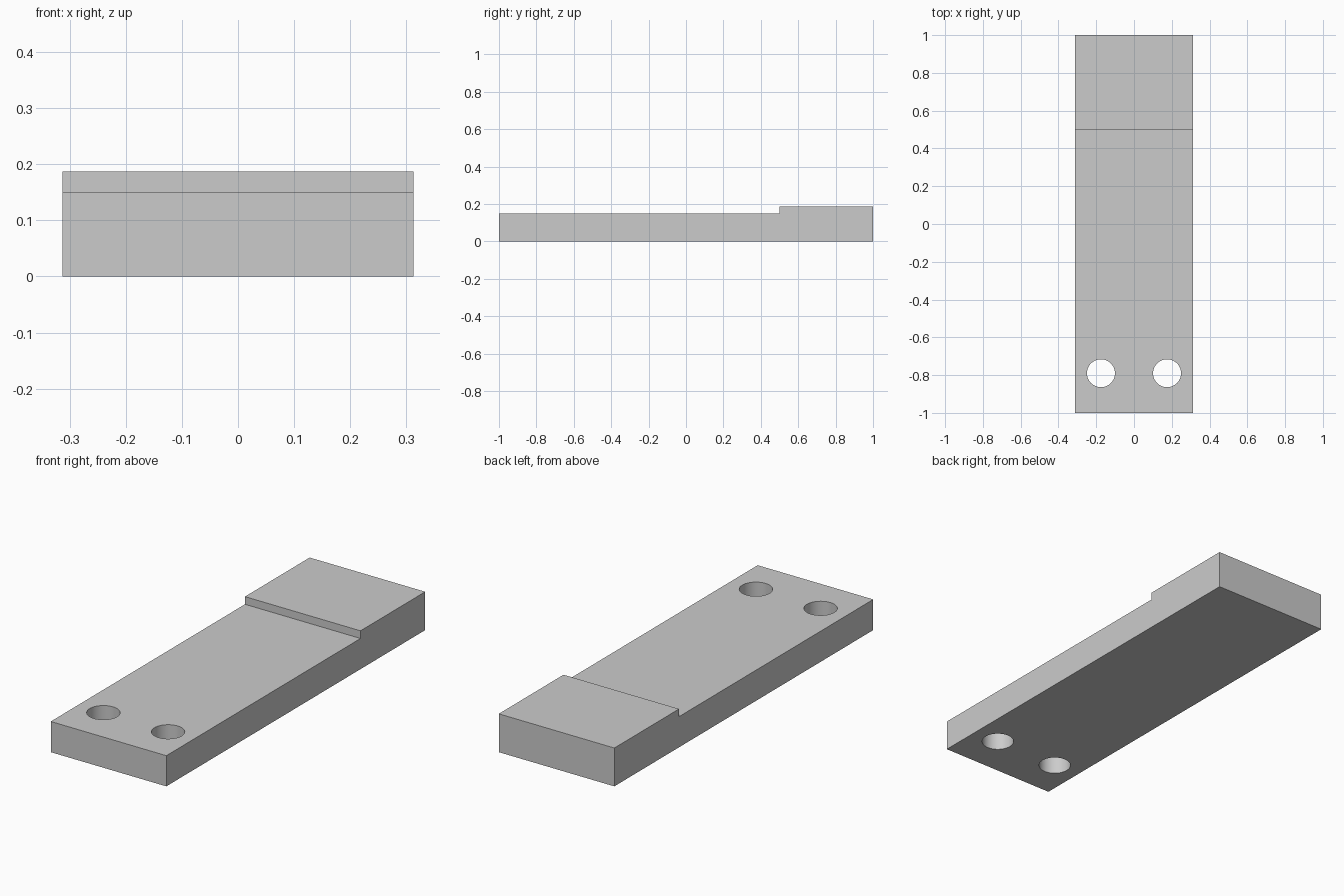
import bpy
import bmesh

HALF_WIDTH = 0.3125
HOLE_X, HOLE_Y, HOLE_RADIUS = 0.175, -0.79, 0.074

cube = bpy.data.objects.get("Cube")
if cube:
    bpy.data.objects.remove(cube, do_unlink=True)

grey = bpy.data.materials.new("plain grey")
grey.use_nodes = True
colour = (0.6, 0.6, 0.6, 1)
grey.diffuse_color = colour
grey.node_tree.nodes["Principled BSDF"].inputs["Base Color"].default_value = colour

# Stepped plate: side profile extruded across the width
profile = [(-1, 0), (1, 0), (1, 0.1875), (0.5, 0.1875), (0.5, 0.15), (-1, 0.15)]
bm = bmesh.new()
side = bm.faces.new([bm.verts.new((-HALF_WIDTH, y, z)) for y, z in profile])
extruded = bmesh.ops.extrude_face_region(bm, geom=[side])["geom"]
moved = [v for v in extruded if isinstance(v, bmesh.types.BMVert)]
bmesh.ops.translate(bm, verts=moved, vec=(2 * HALF_WIDTH, 0, 0))
bmesh.ops.recalc_face_normals(bm, faces=bm.faces)
mesh = bpy.data.meshes.new("stepped_plate")
bm.to_mesh(mesh)
bm.free()
mesh.materials.append(grey)
plate = bpy.data.objects.new("stepped_plate", mesh)
bpy.context.collection.objects.link(plate)

# Pair of round through holes near the front
for name, sign in (("left", 1), ("right", -1)):
    bpy.ops.mesh.primitive_cylinder_add(
        vertices=64, radius=HOLE_RADIUS, depth=1, location=(sign * HOLE_X, HOLE_Y, 0))
    cutter = bpy.context.object
    cutter.name = name + "_hole_cutter"
    cutter.data.materials.append(grey)
    cutter.hide_render = True
    cutter.hide_set(True)
    cut = plate.modifiers.new(name + "_hole", "BOOLEAN")
    cut.operation = "DIFFERENCE"
    cut.solver = "EXACT"
    cut.object = cutter

# Apply the cuts, then smooth the hole walls and keep the edges sharp
bpy.context.view_layer.update()
bpy.ops.object.select_all(action="DESELECT")
plate.select_set(True)
bpy.context.view_layer.objects.active = plate
for modifier in list(plate.modifiers):
    cutter = modifier.object
    bpy.ops.object.modifier_apply(modifier=modifier.name)
    bpy.data.objects.remove(cutter, do_unlink=True)
bpy.ops.object.shade_smooth_by_angle()
